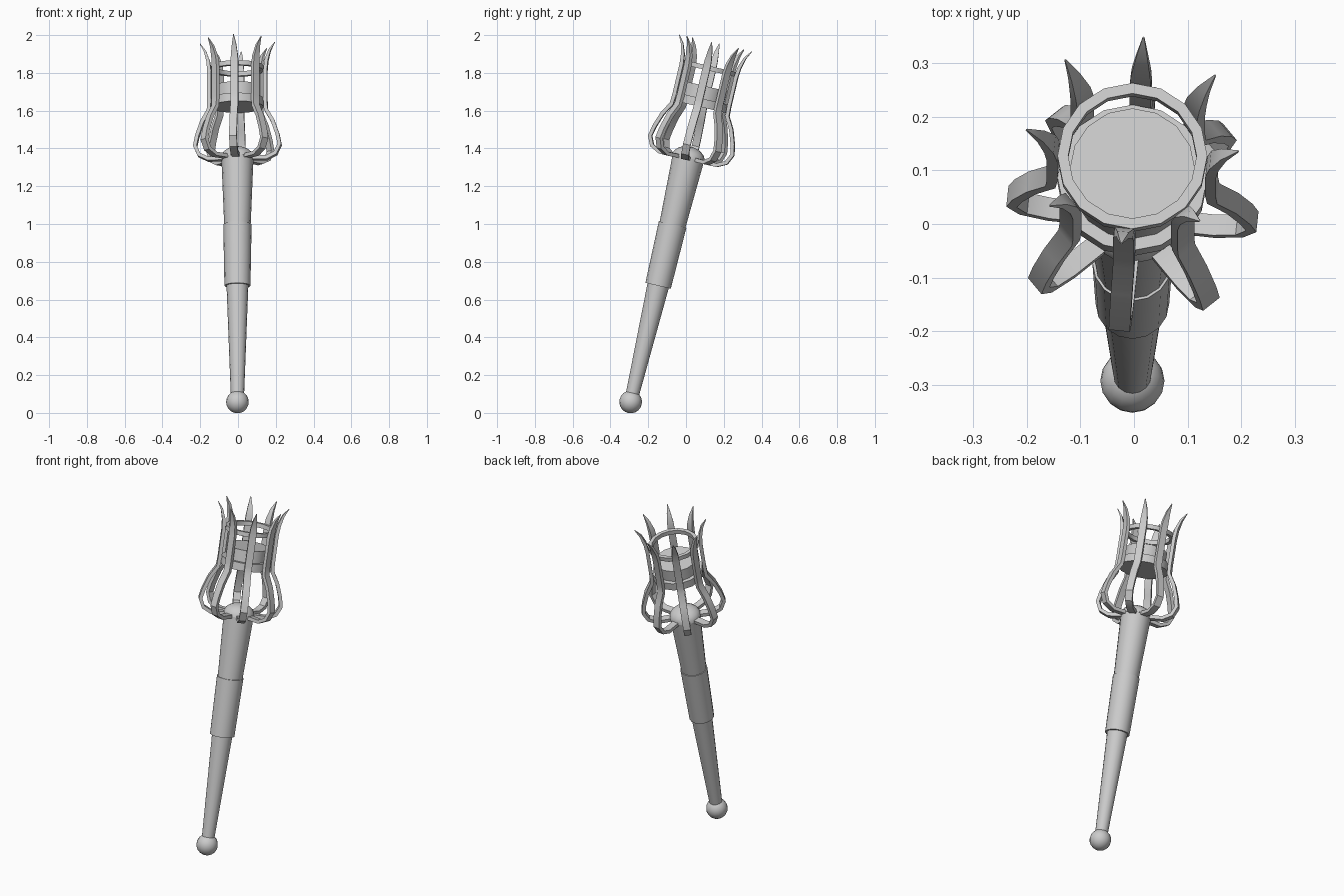
import bpy, bmesh, math
from mathutils import Matrix, Vector

if "Cube" in bpy.data.objects:
    bpy.data.objects.remove(bpy.data.objects["Cube"])

# One plain grey for everything
grey = bpy.data.materials.new("plain_grey")
grey.use_nodes = True
color = (0.6, 0.6, 0.6, 1)
grey.diffuse_color = color
grey.node_tree.nodes["Principled BSDF"].inputs["Base Color"].default_value = color

# The torch leans back around the centre of its pommel
SIDES = 16
LEAN = Matrix.Translation((-0.003, -0.293, 0.058)) @ Matrix.Rotation(math.radians(-13.3), 4, 'X')


def finish(name, bm, turn=0):
    bmesh.ops.recalc_face_normals(bm, faces=bm.faces)
    mesh = bpy.data.meshes.new(name)
    bm.to_mesh(mesh)
    bm.free()
    mesh.materials.append(grey)
    obj = bpy.data.objects.new(name, mesh)
    bpy.context.collection.objects.link(obj)
    obj.matrix_world = LEAN @ Matrix.Rotation(math.radians(turn), 4, 'Z')
    bpy.ops.object.select_all(action='DESELECT')
    obj.select_set(True)
    bpy.context.view_layer.objects.active = obj
    bpy.ops.object.shade_smooth_by_angle(angle=math.radians(35))


def lathe(name, profile, closed=False):
    """Spin (radius, height) points around the axis."""
    bm = bmesh.new()
    points = profile + profile[:1] if closed else profile
    verts = [bm.verts.new((r, 0, h)) for r, h in points]
    edges = [bm.edges.new(pair) for pair in zip(verts, verts[1:])]
    bmesh.ops.spin(bm, geom=verts + edges, axis=(0, 0, 1), cent=(0, 0, 0),
                   steps=SIDES, angle=math.tau)
    bmesh.ops.remove_doubles(bm, verts=bm.verts, dist=0.0005)
    finish(name, bm)


def section(name, r0, h0, r1, h1):
    lathe(name, [(0, h0), (r0, h0), (r1, h1), (0, h1)])


# Pommel and the three handle sections
bm = bmesh.new()
bmesh.ops.create_uvsphere(bm, u_segments=SIDES, v_segments=10, radius=0.06)
finish("pommel", bm)
section("lower_handle", 0.035, 0.03, 0.058, 0.64)
section("middle_handle", 0.069, 0.632, 0.075, 0.965)
section("upper_handle", 0.070, 0.96, 0.085, 1.326)

# Rounded cap on the handle
arc = [math.radians(a) for a in range(0, 91, 15)]
lathe("handle_cap", [(0.088 * math.cos(a), 1.326 + 0.062 * math.sin(a)) for a in arc])

# Burner: wide lower band with a narrower drum above
section("burner_band", 0.14, 1.605, 0.14, 1.65)
section("burner_drum", 0.117, 1.645, 0.117, 1.718)

# Thin hoop inside the crown
lathe("crown_hoop", [(0.12, 1.802), (0.14, 1.802), (0.14, 1.827), (0.12, 1.827)], closed=True)

# Prong centre line: radius, height, width, thickness
PRONG = [(0.07, 1.326, .04, .02), (0.155, 1.324, .04, .02), (0.203, 1.348, .04, .02),
         (0.225, 1.396, .04, .02), (0.214, 1.45, .04, .02), (0.188, 1.525, .04, .02),
         (0.152, 1.588, .04, .02), (0.149, 1.64, .04, .02), (0.149, 1.80, .04, .02),
         (0.155, 1.855, .036, .018), (0.172, 1.91, .022, .012), (0.199, 1.953, .003, .003)]


def prong(name, turn):
    bm = bmesh.new()
    line = [Vector((r, 0, h)) for r, h, _, _ in PRONG]
    rings = []
    for i, (_, _, width, thick) in enumerate(PRONG):
        along = (line[min(i + 1, len(line) - 1)] - line[max(i - 1, 0)]).normalized()
        out = along.cross(Vector((0, 1, 0))) * thick / 2
        side = Vector((0, width / 2, 0))
        rings.append([bm.verts.new(line[i] + a * out + b * side)
                      for a, b in ((1, 1), (1, -1), (-1, -1), (-1, 1))])
    for low, high in zip(rings, rings[1:]):
        for k in range(4):
            n = (k + 1) % 4
            bm.faces.new((low[k], low[n], high[n], high[k]))
    bm.faces.new(rings[0])
    bm.faces.new(rings[-1])
    finish(name, bm, turn)


for k in range(8):
    prong(f"crown_prong_{k + 1}", -6 + 45 * k)
